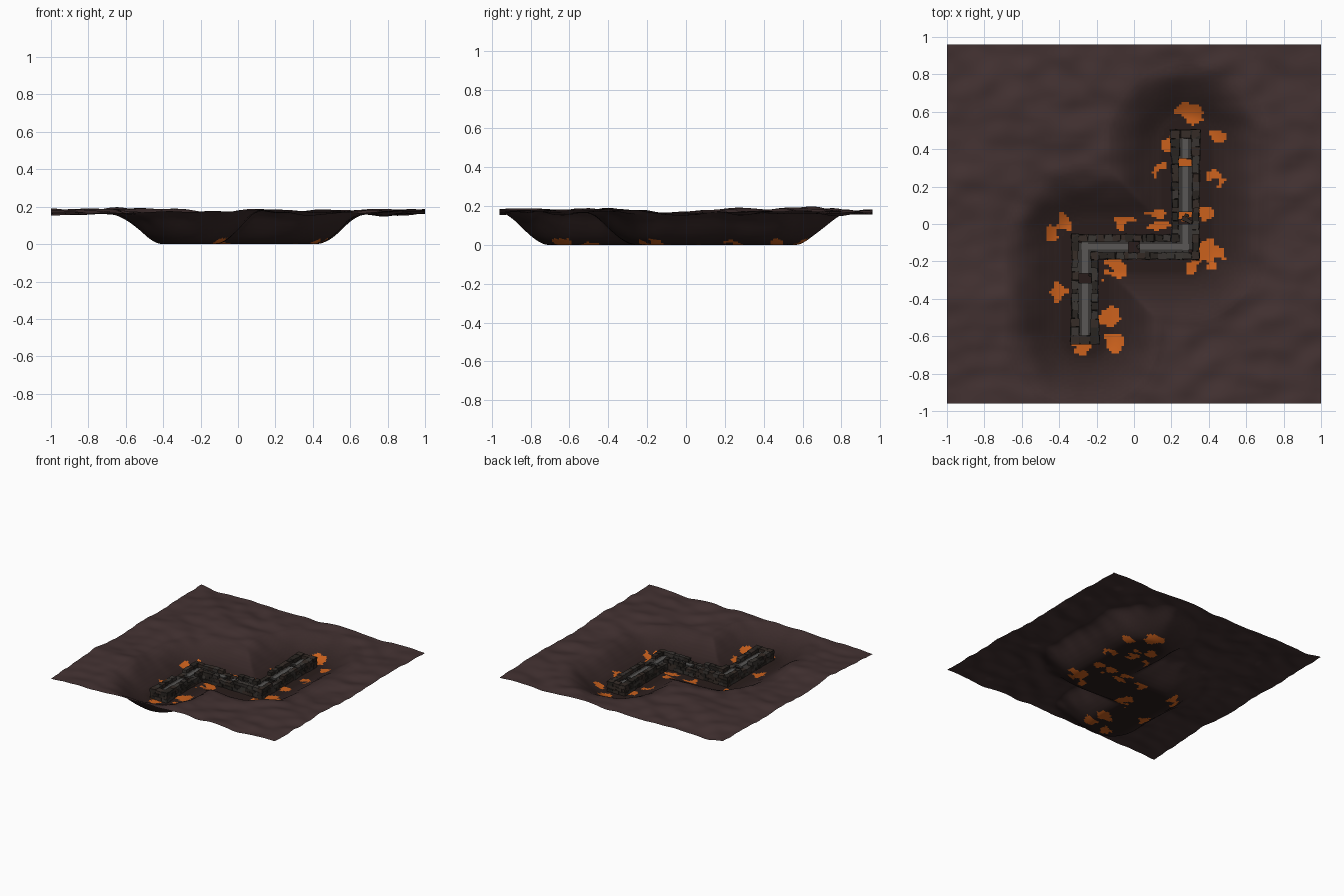
import bpy, bmesh, math, random
from mathutils import Vector, Matrix, noise

if "Cube" in bpy.data.objects:
    bpy.data.objects.remove(bpy.data.objects["Cube"])

random.seed(4)
FLOOR = 0.05          # height of the upper pit floor the causeway stands on


def material(name, rgb):
    m = bpy.data.materials.new(name)
    m.diffuse_color = (*rgb, 1)
    m.use_nodes = True
    m.node_tree.nodes["Principled BSDF"].inputs["Base Color"].default_value = m.diffuse_color
    return m


def finish(bm, name, mats, smooth=False):
    me = bpy.data.meshes.new(name)
    bm.to_mesh(me)
    bm.free()
    for m in mats:
        me.materials.append(m)
    for p in me.polygons:
        p.use_smooth = smooth
    ob = bpy.data.objects.new(name, me)
    bpy.context.collection.objects.link(ob)
    return ob


def block(bm, centre, size, angle=0, wobble=0.0, mat=0):
    mx = Matrix.Translation(centre) @ Matrix.Rotation(angle, 4, 'Z') @ Matrix.Diagonal((*size, 1))
    vs = bmesh.ops.create_cube(bm, size=1, matrix=mx)['verts']
    for v in vs:
        v.co += Vector([random.uniform(-wobble, wobble) for _ in range(3)])
        for f in v.link_faces:
            f.material_index = mat


def path_distance(x, y, path):
    best = 9
    p = Vector((x, y))
    for a, b in zip(path, path[1:]):
        a, b = Vector(a), Vector(b)
        t = max(0, min(1, (p - a).dot(b - a) / (b - a).length_squared))
        best = min(best, (p - a - (b - a) * t).length)
    return best


# Terrain: rolling plateau with a Z-shaped pit and lava patches on its floor
PIT = [(0.28, 0.44), (0.28, -0.12), (-0.26, -0.12), (-0.26, -0.57)]
LAVA = [(0.31, 0.6, .085), (0.2, 0.45, .055), (0.43, 0.47, .045), (0.44, 0.26, .04),
        (0.16, 0.3, .03), (0.37, 0.05, .05), (0.41, -0.15, .085), (0.3, -0.24, .04),
        (0.13, 0.03, .055), (-0.06, 0.01, .05), (-0.35, 0.0, .05), (-0.42, -0.06, .045),
        (-0.1, -0.23, .07), (-0.41, -0.37, .05), (-0.14, -0.49, .075), (-0.1, -0.64, .06),
        (-0.28, -0.65, .05), (0.28, 0.33, .05), (0.28, 0.05, .06)]
STEPS = 16
lo, hi = Vector((0.022, 0.012, 0.011)), Vector((0.055, 0.031, 0.031))
ground_mats = [material(f"rock_{i}", lo.lerp(hi, i / (STEPS - 1))) for i in range(STEPS)]
ground_mats.append(material("lava", (0.6, 0.12, 0.012)))


def ground_height(x, y, floor):
    d = path_distance(x, y, PIT)
    t = max(0, min(1, (d + 0.02 * noise.noise((x * 4, y * 4, 7)) - 0.135) / 0.275))
    s = t * t * (3 - 2 * t)
    relief = 0.022 * noise.noise((x * 2.6, y * 3.2, 1.5)) + 0.014 * noise.noise((x * 7, y * 9, 4))
    return floor + s * (0.172 + relief - floor)


def ground(name, n, floor, reach):
    bm = bmesh.new()
    bmesh.ops.create_grid(bm, x_segments=n, y_segments=n, size=1)
    for v in bm.verts:
        v.co.y *= 0.96
        v.co.z = ground_height(v.co.x, v.co.y, floor)
    far = []
    for f in bm.faces:
        c = f.calc_center_median()
        d = path_distance(c.x, c.y, PIT)
        if d > reach:
            far.append(f)
        shade = max(0, min(1, (d - 0.12) / 0.33))
        f.material_index = round(shade * (STEPS - 1))
        if c.z < floor + 0.03:
            k = 0.07 * noise.noise((c.x * 14, c.y * 24, 2))
            if any(math.hypot(c.x - a, c.y - b) + k < r * 0.8 for a, b, r in LAVA):
                f.material_index = STEPS
    bmesh.ops.delete(bm, geom=far, context='FACES')
    return finish(bm, name, ground_mats, True)


ground("volcanic_ground", 150, 0.0, 9)
ground("pit_floor", 150, FLOOR, 0.40)

# Stone walls: rough brick courses round the outline of the causeway
OUTLINE = [(.22, .48), (.33, .48), (.33, -.17), (-.21, -.17),
           (-.21, -.62), (-.315, -.62), (-.315, -.075), (.22, -.075)]
BREAKS = [(-0.26, -0.29), (0.0, -0.12), (0.28, 0.03)]
COURSES, H = 3, 0.027
bm = bmesh.new()
for a, b in zip(OUTLINE, OUTLINE[1:] + OUTLINE[:1]):
    a, b = Vector(a), Vector(b)
    d = b - a
    count = max(2, round(d.length / 0.045))
    ang = math.atan2(d.y, d.x)
    for row in range(COURSES):
        for i in range(count + 1):
            p = a + d * min(1, (i + 0.5 * (row % 2)) / count)
            ruined = any((p - Vector(q)).length < 0.085 for q in BREAKS)
            if ruined and row == COURSES - 1:
                continue
            end = p.y > 0.36 or p.y < -0.51
            size = (d.length / count * 0.97, (0.046 if end else 0.036) + random.uniform(-.004, .004), H * 0.97)
            block(bm, (p.x, p.y, FLOOR + H * (row + 0.5)), size, ang, 0.003, random.randint(0, 2))
stone = [material("stone_dark", (0.022, 0.018, 0.015)), material("stone_brown", (0.036, 0.025, 0.020)),
         material("stone_grey", (0.042, 0.036, 0.032))]
finish(bm, "stone_walls", stone)

# Walkway: slabs with a pale centre strip, missing at the broken spots
SPANS = [((.275, .46), (.275, .35)), ((.275, .31), (.275, .065)), ((.275, .0), (.275, -.14)),
         ((.295, -.122), (.03, -.122)), ((-.03, -.122), (-.282, -.122)),
         ((-.262, -.10), (-.262, -.265)), ((-.262, -.315), (-.262, -.60))]
bm = bmesh.new()
for a, b in SPANS:
    a, b = Vector(a), Vector(b)
    m, d = (a + b) / 2, b - a
    ang = math.atan2(d.y, d.x)
    block(bm, (m.x, m.y, FLOOR + 0.045), (d.length, 0.075, 0.014), ang)
    block(bm, (m.x, m.y, FLOOR + 0.053), (d.length, 0.03, 0.006), ang, 0, 1)
finish(bm, "walkway", [material("slab", (0.04, 0.037, 0.035)), material("pale_strip", (0.1, 0.097, 0.093))])

# Fallen stones beside the broken spots
bm = bmesh.new()
for q in BREAKS:
    for _ in range(5):
        x, y = q[0] + random.uniform(-.06, .06), q[1] + random.uniform(-.06, .06)
        r = random.uniform(0.012, 0.024)
        block(bm, (x, y, FLOOR + r / 2), (r * 1.4, r, r), random.uniform(0, 3), 0.003, random.randint(0, 2))
finish(bm, "fallen_stones", stone)
